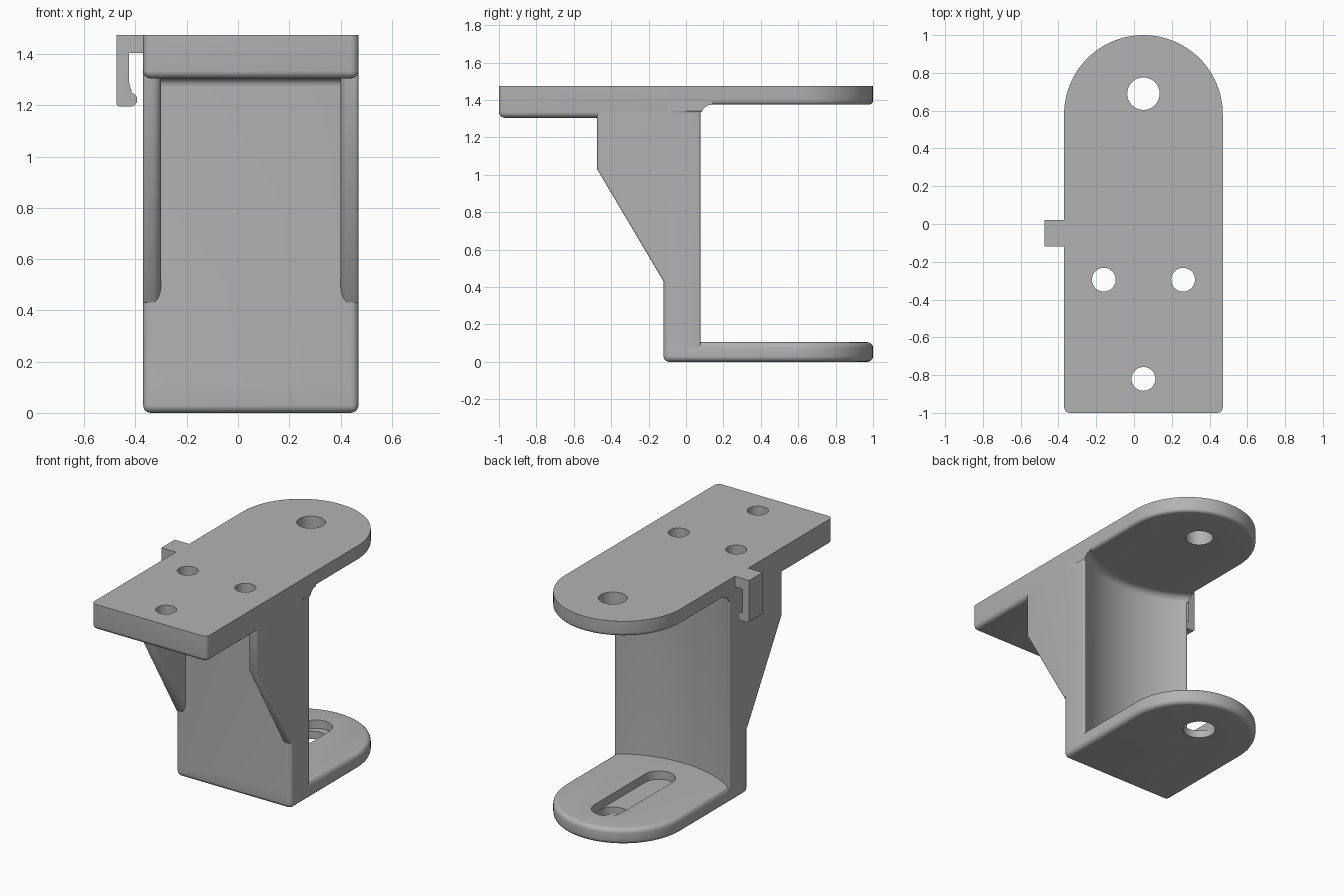
import bpy, bmesh
from math import sin, cos, pi, sqrt, asin

if "Cube" in bpy.data.objects:
    bpy.data.objects.remove(bpy.data.objects["Cube"])

GREY = (0.45, 0.45, 0.45, 1)
mat = bpy.data.materials.new("plain grey")
mat.use_nodes = True
mat.diffuse_color = GREY
bsdf = mat.node_tree.nodes["Principled BSDF"]
bsdf.inputs["Base Color"].default_value = GREY
bsdf.inputs["Roughness"].default_value = 0.6

CX, HALF = 0.05, 0.42        # centre line and half width of the bracket
LEFT, RIGHT = CX - HALF, CX + HALF
PIVOT = 0.69                 # y of the pivot holes
TOP, BLOCK_Z, PLATE_Z = 1.475, 1.305, 1.375
FRONT = -0.12                # front of the upright wall


def arc(cx, cy, r, a0, a1, n):
    return [(cx + r * cos(a0 + (a1 - a0) * i / n),
             cy + r * sin(a0 + (a1 - a0) * i / n)) for i in range(n + 1)]


def loft(name, rings, bevels=()):
    """Skin closed rings, cap the ends, round the edges picked by each rule."""
    bm = bmesh.new()
    vs = [[bm.verts.new(p) for p in ring] for ring in rings]
    n = len(rings[0])
    for a, b in zip(vs, vs[1:]):
        for i in range(n):
            j = (i + 1) % n
            bm.faces.new((a[i], a[j], b[j], b[i]))
    bm.faces.new(vs[0])
    bm.faces.new(vs[-1])
    bmesh.ops.recalc_face_normals(bm, faces=bm.faces)
    for width, rule in bevels:
        edges = [e for e in bm.edges
                 if rule((e.verts[0].co + e.verts[1].co) / 2,
                         e.verts[1].co - e.verts[0].co)]
        bmesh.ops.bevel(bm, geom=edges, offset=width, segments=5, profile=0.5,
                        affect='EDGES', clamp_overlap=True)
    me = bpy.data.meshes.new(name)
    bm.to_mesh(me)
    bm.free()
    me.materials.append(mat)
    ob = bpy.data.objects.new(name, me)
    bpy.context.collection.objects.link(ob)
    return ob


def prism(name, pts, axis, lo, hi, bevels=()):
    place = {'x': lambda p, t: (t, p[0], p[1]),
             'y': lambda p, t: (p[0], t, p[1]),
             'z': lambda p, t: (p[0], p[1], t)}[axis]
    return loft(name, [[place(p, t) for p in pts] for t in (lo, hi)], bevels)


def cut(ob, cutters):
    for c in cutters:
        m = ob.modifiers.new("hole", 'BOOLEAN')
        m.operation, m.solver, m.object = 'DIFFERENCE', 'EXACT', c
        c.hide_render = True
        c.hide_set(True)


def drill(name, x, y, r, lo, hi):
    return prism(name, arc(x, y, r, 0, 2 * pi, 40)[:-1], 'z', lo, hi)


def tongue(y0):
    """Plan outline: straight sides with a half round back end."""
    return [(LEFT, y0), (RIGHT, y0)] + arc(CX, 1 - HALF, HALF, 0, pi, 48)


def at(a, b):
    return abs(a - b) < 1e-4


def upright(d):
    return abs(d.z) > 0.02 and abs(d.x) + abs(d.y) < 1e-4


# Top: thick mounting block in front, thinner rounded plate behind
block = prism("mounting_block",
              [(LEFT, -1), (RIGHT, -1), (RIGHT, -0.1), (LEFT, -0.1)],
              'z', BLOCK_Z, TOP,
              [(0.03, lambda m, d: m.y < -0.2 and (upright(d) or at(m.z, BLOCK_Z)))])
top_plate = prism("top_plate", tongue(-0.1), 'z', PLATE_Z, TOP,
                  [(0.022, lambda m, d: at(m.z, PLATE_Z) and m.y > -0.05)])
cut(block, [drill("screw_hole_cutter", x, y, 0.063, 1.2, 1.6)
            for x, y in ((CX - 0.21, -0.295), (CX + 0.21, -0.295), (CX, -0.82))])
cut(top_plate, [drill("top_pivot_cutter", CX, PIVOT, 0.086, 1.2, 1.6)])

# Base plate with a sunk slot and a pivot hole
BASE_Z = 0.105
outline = tongue(FRONT)
outline.insert(2, (RIGHT, 0.02))
outline.append((LEFT, 0.02))
base = prism("base_plate", outline, 'z', 0, BASE_Z,
             [(0.03, lambda m, d: at(m.z, 0) or (upright(d) and at(m.y, FRONT))
               or (at(m.z, BASE_Z) and m.y > 0.1))])
slot = prism("slot_cutter", arc(CX, 0.74, 0.1, 0, pi, 20)
             + arc(CX, 0.21, 0.1, pi, 2 * pi, 20), 'z', 0.05, 0.2)
cut(base, [slot, drill("base_pivot_cutter", CX, PIVOT, 0.1, -0.1, 0.2)])

# Upright wall, hollowed around the pivot and flared into the top plate
R, FLARE = sqrt(HALF ** 2 + (PIVOT - 0.085) ** 2), 0.045


def wall_ring(z, r):
    a = asin(HALF / r)
    back = arc(CX, PIVOT, r, -pi / 2 + a, -pi / 2 - a, 32)
    return [(x, y, z) for x, y in [(LEFT, FRONT), (RIGHT, FRONT)] + back]


rings = [wall_ring(0.03, R)]
for i in range(7):
    t = pi / 2 * i / 6
    rings.append(wall_ring(PLATE_Z - FLARE + FLARE * sin(t), R - FLARE * (1 - cos(t))))
rings.append(wall_ring(PLATE_Z + 0.03, R - FLARE))
wall = loft("upright_wall", rings,
            [(0.03, lambda m, d: upright(d) and at(m.y, FRONT)),
             (0.02, lambda m, d: abs(d.z) > 0.5 and m.y > 0.08)])

# Side ribs under the block, rounded on the inner front edges
rib_side = [(-0.05, 0.43), (FRONT, 0.43), (-0.475, 1.03), (-0.475, 1.46), (-0.05, 1.46)]
for name, outer, inner in (("rib_right", RIGHT, RIGHT - 0.07),
                           ("rib_left", LEFT, LEFT + 0.07)):
    def front_edge(x):
        return lambda m, d: at(m.x, x) and at(d.x, 0) and m.y < -0.2 and m.z < 1.4
    prism(name, rib_side, 'x', outer, inner,
          [(0.035, front_edge(inner)), (0.012, front_edge(outer))])

# Hollow fillet between wall and block
F = 0.03
prism("wall_fillet", [(FRONT + 0.02, BLOCK_Z + 0.02), (FRONT + 0.02, BLOCK_Z - F)]
      + arc(FRONT - F, BLOCK_Z - F, F, 0, pi / 2, 6) + [(FRONT - F, BLOCK_Z + 0.02)],
      'x', LEFT + 0.05, RIGHT - 0.05)

# Side hook with a rounded lip
hook = ([(LEFT + 0.03, TOP), (-0.475, TOP)]
        + arc(-0.46, 1.21, 0.015, pi, 1.5 * pi, 4)
        + arc(-0.42, 1.222, 0.027, -pi / 2, pi * 0.8, 14)
        + [(-0.425, 1.25), (-0.425, 1.405), (LEFT + 0.03, 1.405)])
prism("side_hook", hook, 'y', FRONT, 0.02,
      [(0.012, lambda m, d: at(m.x, -0.475) and abs(d.z) > 0.1)])

# Smooth the rounded surfaces, keep the real edges crisp
bpy.context.view_layer.update()
for ob in bpy.context.scene.objects:
    ob.select_set(False)
for ob in list(bpy.context.scene.objects):
    if ob.type != 'MESH' or ob.hide_render:
        continue
    if ob.modifiers:
        solid = bpy.data.meshes.new_from_object(
            ob.evaluated_get(bpy.context.evaluated_depsgraph_get()))
        ob.modifiers.clear()
        ob.data = solid
    ob.select_set(True)
    bpy.context.view_layer.objects.active = ob
    bpy.ops.object.shade_smooth_by_angle(angle=0.6)
    ob.select_set(False)
